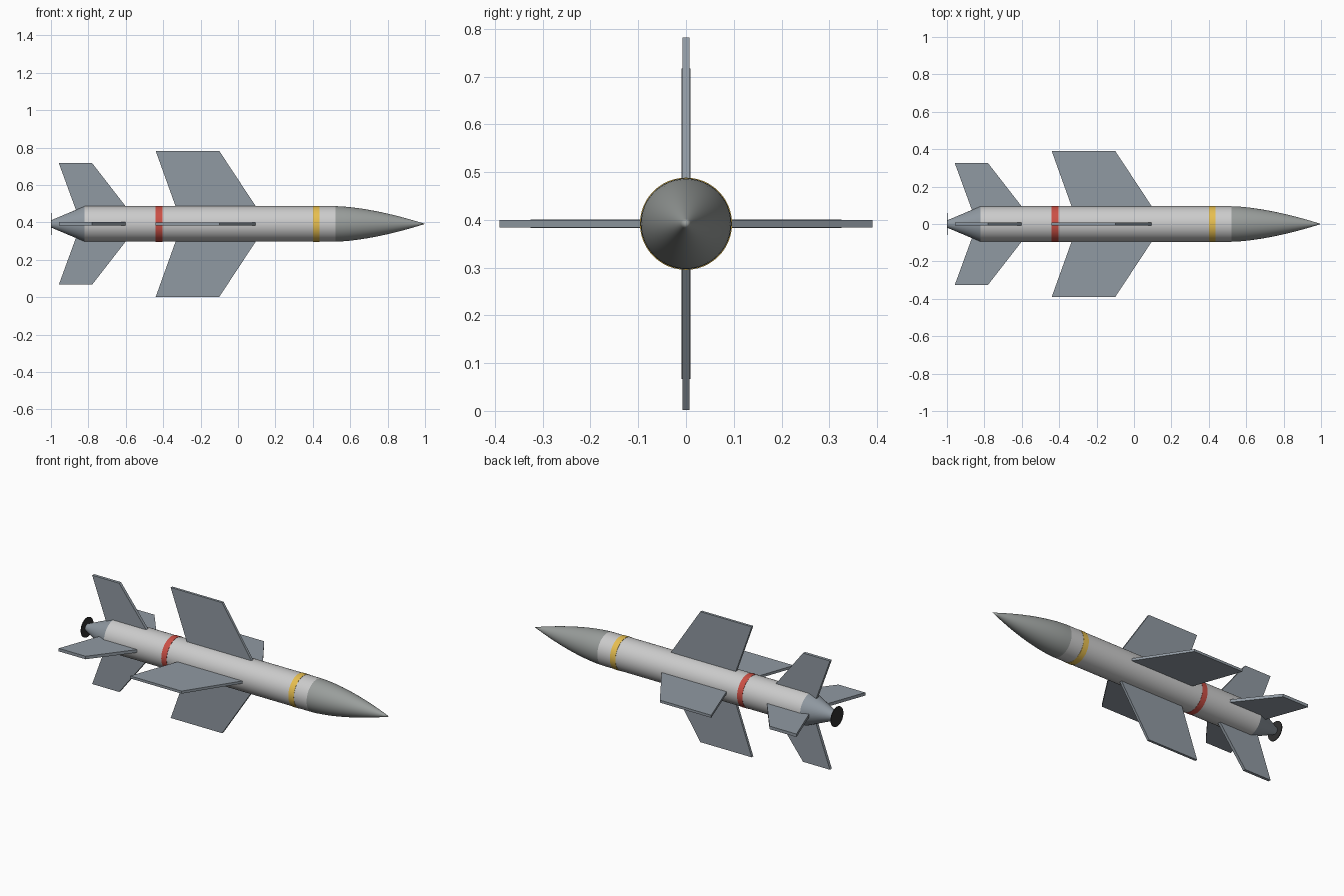
import bpy, bmesh, math
from mathutils import Matrix, Vector

if "Cube" in bpy.data.objects:
    bpy.data.objects.remove(bpy.data.objects["Cube"])

ZC = 0.392   # height of the long axis
R = 0.095    # body radius
SEG = 48


def material(name, rgb):
    m = bpy.data.materials.new(name)
    m.diffuse_color = (*rgb, 1)
    m.use_nodes = True
    m.node_tree.nodes["Principled BSDF"].inputs["Base Color"].default_value = m.diffuse_color
    return m


WHITE = material("off_white", (0.72, 0.73, 0.71))
NOSE = material("dark_grey", (0.32, 0.34, 0.33))
FIN = material("blue_grey", (0.28, 0.32, 0.36))
RED = material("red", (0.60, 0.08, 0.06))
YELLOW = material("yellow", (0.80, 0.52, 0.08))
BLACK = material("black", (0.03, 0.03, 0.03))


def finish(bm, name, mat):
    bmesh.ops.recalc_face_normals(bm, faces=bm.faces)
    me = bpy.data.meshes.new(name)
    bm.to_mesh(me)
    bm.free()
    me.materials.append(mat)
    ob = bpy.data.objects.new(name, me)
    bpy.context.collection.objects.link(ob)
    ob.location.z = ZC
    return ob


def lathe(name, profile, mat):
    """Revolve (x, radius) points around the x axis and cap the ends."""
    bm = bmesh.new()
    rings = []
    for x, r in profile:
        n = 1 if r == 0 else SEG
        rings.append([bm.verts.new((x, r * math.cos(2 * math.pi * i / SEG),
                                    r * math.sin(2 * math.pi * i / SEG))) for i in range(n)])
    for a, b in zip(rings, rings[1:]):
        for i in range(SEG):
            j = (i + 1) % SEG
            if len(b) == 1:
                bm.faces.new((a[i], a[j], b[0]))
            else:
                bm.faces.new((a[i], a[j], b[j], b[i]))
    for ring in (rings[0], rings[-1]):
        if len(ring) > 1:
            bm.faces.new(ring)
    ob = finish(bm, name, mat)
    bpy.ops.object.select_all(action='DESELECT')
    ob.select_set(True)
    bpy.context.view_layer.objects.active = ob
    bpy.ops.object.shade_smooth_by_angle(angle=math.radians(30))
    return ob


def fins(name, outline, thickness):
    """Four flat plates around the body from an (x, radius) outline."""
    for k in range(4):
        bm = bmesh.new()
        face = bm.faces.new([bm.verts.new((x, -thickness / 2, r)) for x, r in outline])
        ext = bmesh.ops.extrude_face_region(bm, geom=[face])
        bmesh.ops.translate(bm, vec=Vector((0, thickness, 0)),
                            verts=[v for v in ext["geom"] if isinstance(v, bmesh.types.BMVert)])
        bm.transform(Matrix.Rotation(k * math.pi / 2, 4, 'X'))
        finish(bm, f"{name}_{k + 1}", FIN)


# Body tube, curved nose and tapered tail
lathe("body", [(-0.82, R), (0.52, R)], WHITE)
N = 14
lathe("nose_cone", [(0.52 + 0.48 * i / N, R * (1 - (i / N) ** 1.6) if i < N else 0)
                    for i in range(N + 1)], NOSE)
lathe("tail_cone", [(-0.998, 0.02), (-0.82, R)], FIN)

# Exhaust disc
lathe("exhaust_disc", [(-1.0, 0.058), (-0.996, 0.058)], BLACK)

# Painted bands
lathe("red_band", [(-0.44, R + 0.0015), (-0.405, R + 0.0015)], RED)
lathe("yellow_band", [(0.40, R + 0.0015), (0.436, R + 0.0015)], YELLOW)

# Swept wings and tail fins
fins("wing", [(-0.325, 0.07), (-0.44, 0.39), (-0.10, 0.39), (0.111, 0.07)], 0.015)
fins("tail_fin", [(-0.863, 0.065), (-0.958, 0.325), (-0.78, 0.325), (-0.578, 0.065)], 0.018)
